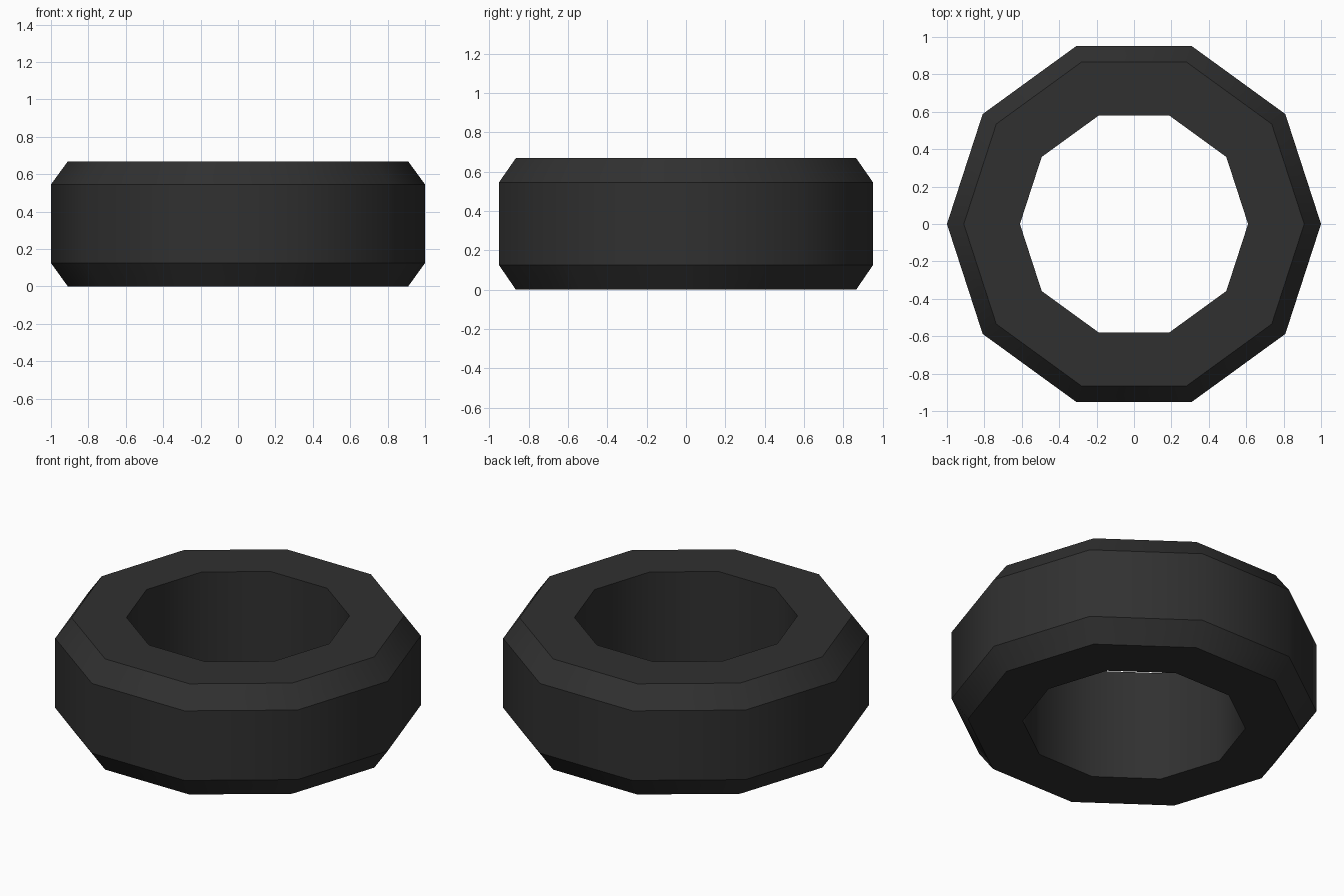
import bpy, bmesh, math

if "Cube" in bpy.data.objects:
    bpy.data.objects.remove(bpy.data.objects["Cube"])

SIDES = 10
# cross-section of the ring: (radius, height)
PROFILE = [(0.61, 0.0), (0.91, 0.0), (1.0, 0.125), (1.0, 0.545), (0.91, 0.668), (0.61, 0.668)]

rubber = bpy.data.materials.new("black rubber")
rubber.diffuse_color = (0.03, 0.03, 0.03, 1)
rubber.use_nodes = True
rubber.node_tree.nodes["Principled BSDF"].inputs["Base Color"].default_value = rubber.diffuse_color

# ten-sided tyre, profile swept round z
bm = bmesh.new()
rings = []
for i in range(SIDES):
    a = 2 * math.pi * i / SIDES
    rings.append([bm.verts.new((r * math.cos(a), r * math.sin(a), z)) for r, z in PROFILE])
n = len(PROFILE)
for i in range(SIDES):
    p, q = rings[i], rings[(i + 1) % SIDES]
    for j in range(n):
        k = (j + 1) % n
        bm.faces.new((p[j], q[j], q[k], p[k])).smooth = True
bmesh.ops.recalc_face_normals(bm, faces=bm.faces)

# smooth around the ring, crisp along the bevel lines
for i in range(SIDES):
    for j in range(n):
        bm.edges.get((rings[i][j], rings[(i + 1) % SIDES][j])).smooth = False

mesh = bpy.data.meshes.new("tyre")
bm.to_mesh(mesh)
bm.free()
mesh.materials.append(rubber)
bpy.context.collection.objects.link(bpy.data.objects.new("tyre", mesh))
